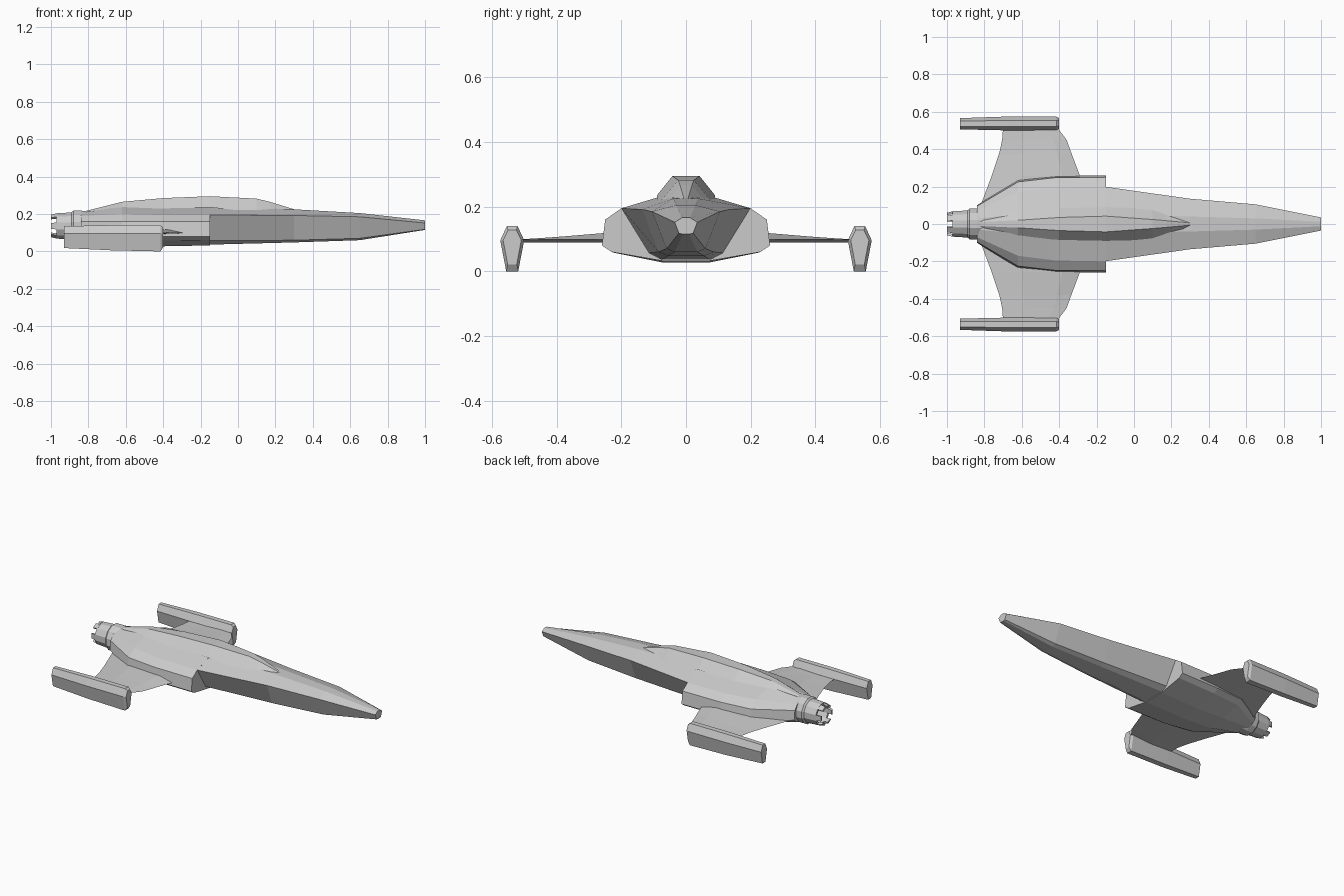
import bpy, bmesh
from math import cos, sin, pi

if "Cube" in bpy.data.objects:
    bpy.data.objects.remove(bpy.data.objects["Cube"])


def loft(name, rings, caps=True):
    """Skin a list of equal-length point rings into a flat-shaded object."""
    bm = bmesh.new()
    rows = [[bm.verts.new(p) for p in ring] for ring in rings]
    n = len(rows[0])
    for a, b in zip(rows, rows[1:]):
        for i in range(n):
            j = (i + 1) % n
            bm.faces.new((a[i], a[j], b[j], b[i]))
    if caps:
        bm.faces.new(rows[0])
        bm.faces.new(rows[-1])
    bmesh.ops.recalc_face_normals(bm, faces=bm.faces)
    mesh = bpy.data.meshes.new(name)
    bm.to_mesh(mesh)
    bm.free()
    obj = bpy.data.objects.new(name, mesh)
    bpy.context.collection.objects.link(obj)
    return obj


def section(x, half, y0=0.0):
    """Mirror a half profile of (y, z) points into a closed ring at x."""
    return ([(x, y0 + y, z) for y, z in half]
            + [(x, y0 - y, z) for y, z in reversed(half)])


# Forward hull with tapering nose
loft("nose_hull", [
    section(1.0, [(.012, .166), (.035, .152), (.022, .118), (.010, .115)]),
    section(.65, [(.03, .205), (.105, .185), (.06, .07), (.035, .06)]),
    section(.30, [(.04, .225), (.135, .192), (.085, .06), (.055, .048)]),
    section(-.16, [(.05, .24), (.20, .195), (.115, .057), (.075, .036)]),
])

# Wide rear hull with the side intakes
loft("rear_hull", [
    section(-.15, [(.05, .24), (.20, .195), (.25, .16), (.26, .08), (.23, .06), (.07, .032)]),
    section(-.42, [(.05, .24), (.195, .195), (.248, .16), (.257, .08), (.225, .058), (.07, .027)]),
    section(-.62, [(.05, .24), (.17, .20), (.225, .16), (.238, .085), (.20, .065), (.07, .035)]),
    section(-.84, [(.03, .207), (.07, .19), (.095, .16), (.10, .10), (.075, .08), (.04, .065)]),
])

# Canopy and dorsal spine
loft("canopy_spine", [section(x, [(t, zt), (b, zb)]) for x, t, zt, b, zb in [
    (.30, .006, .225, .03, .21), (.17, .018, .265, .07, .205),
    (.10, .024, .282, .085, .21), (-.15, .042, .295, .09, .235),
    (-.40, .035, .285, .085, .23), (-.62, .02, .265, .07, .23),
    (-.84, .01, .21, .03, .195)]])

# Hollow engine nozzle
ZC, SIDES = .136, 12


def polar(x, r, k):
    a = 2 * pi * k / SIDES
    return (x, r * cos(a), ZC + r * sin(a))


loft("engine_nozzle", [[polar(x, r, k + .5) for k in range(SIDES)] for x, r in [
    (-.78, .075), (-.84, .085), (-.88, .085), (-.89, .075),
    (-.97, .070), (-.97, .056), (-.90, .045)]])

# Nozzle petals
for i in range(6):
    k = 2 * i
    loft(f"nozzle_petal_{i + 1}", [
        [polar(x, ro, k - .5), polar(x, ro, k + .5),
         polar(x, ri, k + .5), polar(x, ri, k - .5)]
        for x, ro, ri in [(-.965, .071, .056), (-1.0, .062, .050)]])

for s, side in ((1, "left"), (-1, "right")):
    # Wing: rings along the span as leading edge, top, trailing edge, bottom
    rings = []
    for y, front, back, top in [(.10, -.24, -.82, .125), (.26, -.29, -.76, .118),
                                (.38, -.335, -.72, .108), (.45, -.36, -.705, .103),
                                (.515, -.41, -.70, .099)]:
        c = front - back
        rings.append([(front, s * y, .098), (front - .2 * c, s * y, top),
                      (front - .65 * c, s * y, top - .004), (back, s * y, .095),
                      (front - .5 * c, s * y, .089)])
    loft(f"{side}_wing", rings)

    # Wingtip nacelle with a bevelled front
    loft(f"{side}_wingtip_nacelle", [
        section(x, [(w * .45, zt), (w, .096), (w * .5, zb)], s * yc)
        for x, w, zt, zb, yc in [
            (-.93, .030, .135, .018, .536), (-.68, .037, .140, .006, .5375),
            (-.415, .037, .140, .000, .5375), (-.40, .028, .128, .022, .5375)]])
